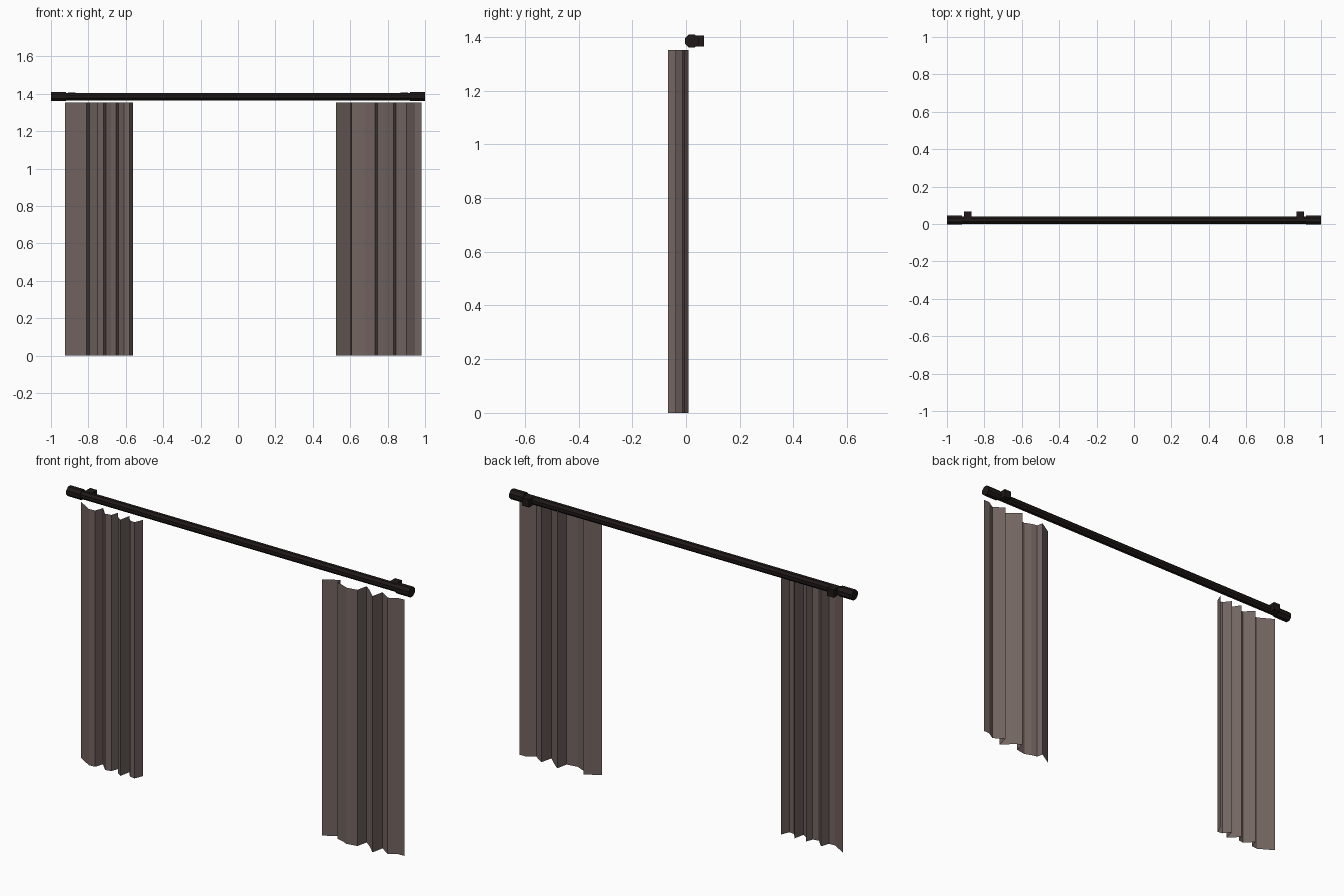
import bpy, bmesh, math
from mathutils import Matrix

if "Cube" in bpy.data.objects:
    bpy.data.objects.remove(bpy.data.objects["Cube"])

def material(name, rgb):
    m = bpy.data.materials.new(name)
    m.diffuse_color = (*rgb, 1)
    m.use_nodes = True
    m.node_tree.nodes["Principled BSDF"].inputs["Base Color"].default_value = m.diffuse_color
    return m

cloth = material("cloth", (0.17, 0.13, 0.12))
dark = material("dark_metal", (0.014, 0.009, 0.009))

def finish(bm, name, mat):
    me = bpy.data.meshes.new(name)
    bm.to_mesh(me)
    bm.free()
    me.materials.append(mat)
    ob = bpy.data.objects.new(name, me)
    bpy.context.collection.objects.link(ob)

ROD_Y, ROD_Z = 0.021, 1.385

# Octagonal bar along x, flat faces toward the axes
def bar(name, x0, x1, half):
    bm = bmesh.new()
    r = half / math.cos(math.pi / 8)
    mtx = (Matrix.Translation(((x0 + x1) / 2, ROD_Y, ROD_Z))
           @ Matrix.Rotation(math.pi / 2, 4, 'Y') @ Matrix.Rotation(math.pi / 8, 4, 'Z'))
    bmesh.ops.create_cone(bm, cap_ends=True, segments=8, radius1=r, radius2=r,
                          depth=x1 - x0, matrix=mtx)
    finish(bm, name, dark)

# Wall bracket block behind the rod
def bracket(name, x):
    bm = bmesh.new()
    mtx = Matrix.Translation((x, 0.044, ROD_Z)) @ Matrix.Diagonal((0.04, 0.046, 0.042, 1))
    bmesh.ops.create_cube(bm, size=1, matrix=mtx)
    finish(bm, name, dark)

# Single-sheet curtain: a folded profile pulled straight up
def curtain(name, profile, top=1.352):
    bm = bmesh.new()
    low = [bm.verts.new((x, y, 0)) for x, y in profile]
    high = [bm.verts.new((x, y, top)) for x, y in profile]
    for i in range(len(profile) - 1):
        bm.faces.new((low[i], low[i + 1], high[i + 1], high[i]))
    finish(bm, name, cloth)

bar("rod", -0.93, 0.93, 0.02)
for side, s in (("left", -1), ("right", 1)):
    bar(side + "_end_cap", *sorted((s * 0.92, s)), 0.025)
    bracket(side + "_bracket", s * 0.89)

curtain("left_curtain", [
    (-.925, .01), (-.845, -.037), (-.81, -.035), (-.795, .01), (-.75, -.037),
    (-.718, -.03), (-.705, .008), (-.68, -.03), (-.652, -.05), (-.64, .008),
    (-.61, -.03), (-.58, -.035), (-.562, .01)])
curtain("right_curtain", [
    (.525, -.051), (.592, -.01), (.601, -.005), (.608, -.038), (.64, -.045),
    (.675, -.06), (.732, -.05), (.745, .009), (.785, -.022), (.832, -.067),
    (.846, -.003), (.902, -.04), (.945, -.014), (.98, -.012)])
